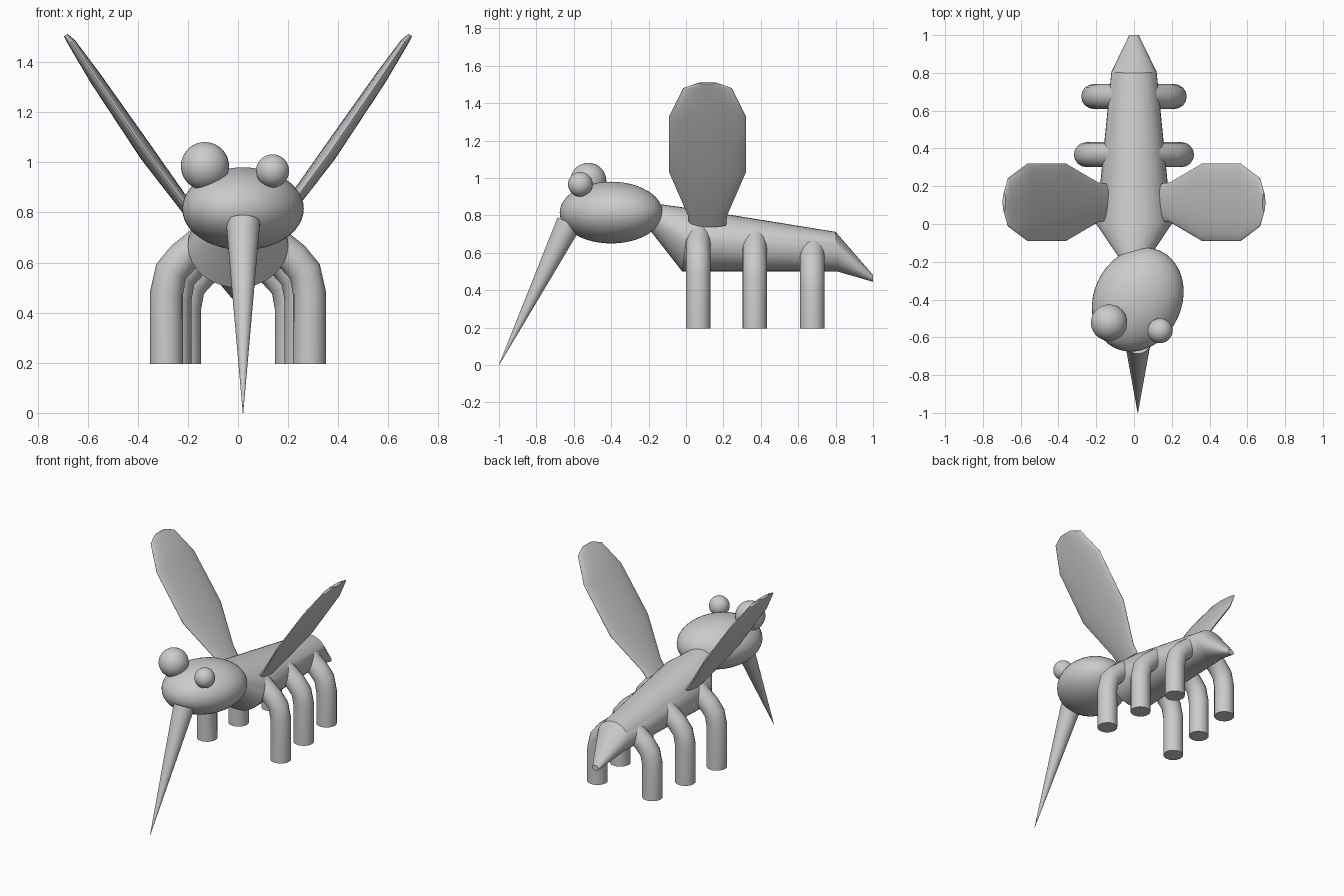
import bpy, math
from mathutils import Vector

if "Cube" in bpy.data.objects:
    bpy.data.objects.remove(bpy.data.objects["Cube"])


def finish(ob, name, angle=30):
    ob.name = name
    bpy.ops.object.select_all(action='DESELECT')
    ob.select_set(True)
    bpy.context.view_layer.objects.active = ob
    bpy.ops.object.shade_smooth_by_angle(angle=math.radians(angle))
    return ob


def loft(name, rings, n=32):
    """Skin elliptical rings given as (centre, half-axis u, half-axis v)."""
    verts, faces = [], []
    for c, u, v in rings:
        for i in range(n):
            a = 2 * math.pi * i / n
            verts.append(Vector(c) + Vector(u) * math.cos(a) + Vector(v) * math.sin(a))
    for r in range(len(rings) - 1):
        for i in range(n):
            j = (i + 1) % n
            faces.append((r * n + i, r * n + j, (r + 1) * n + j, (r + 1) * n + i))
    faces.append(tuple(range(n))[::-1])
    faces.append(tuple(range((len(rings) - 1) * n, len(rings) * n)))
    me = bpy.data.meshes.new(name)
    me.from_pydata(verts, [], faces)
    ob = bpy.data.objects.new(name, me)
    bpy.context.collection.objects.link(ob)
    bpy.context.view_layer.objects.active = ob
    ob.select_set(True)
    bpy.ops.object.mode_set(mode='EDIT')
    bpy.ops.mesh.select_all(action='SELECT')
    bpy.ops.mesh.normals_make_consistent(inside=False)
    bpy.ops.object.mode_set(mode='OBJECT')
    return finish(ob, name)


def ball(name, loc, radii, turn=0):
    bpy.ops.mesh.primitive_uv_sphere_add(segments=40, ring_count=24, location=loc,
                                         rotation=(0, 0, math.radians(turn)))
    ob = bpy.context.object
    ob.scale = radii
    return finish(ob, name)


# Head and two unequal eyes
ball("head", (0.02, -0.40, 0.815), (0.233, 0.284, 0.165), -25)
ball("large_eye", (-0.132, -0.522, 0.985), (0.096,) * 3)
ball("small_eye", (0.138, -0.565, 0.966), (0.066,) * 3)

# Proboscis: slender cone reaching the ground
tip, base = Vector((0.02, -1, 0)), Vector((0.02, -0.625, 0.76))
side = (base - tip).normalized().cross(Vector((1, 0, 0)))
loft("proboscis", [(p, (r, 0, 0), side * r) for p, r in ((tip, 0.001), (base, 0.068))])

# Body: rings from (bottom y, z), (top y, z), half width
body = [((-0.20, 0.73), (-0.20, 0.868), 0.065),
        ((-0.02, 0.50), (0.02, 0.838), 0.20),
        ((0.81, 0.50), (0.80, 0.712), 0.12),
        ((1.00, 0.445), (1.00, 0.482), 0.025)]
rings = []
for b, t, w in body:
    b, t = Vector((0, *b)), Vector((0, *t))
    rings.append(((b + t) / 2, (w, 0, 0), (t - b) / 2))
loft("body", rings)

# Wings: flat paddles, stations as (x, z, half width, half thickness)
stations = [(0.15, 0.75, 0.10, 0.022), (0.19, 0.80, 0.105, 0.025),
            (0.36, 1.03, 0.205, 0.032), (0.565, 1.33, 0.205, 0.026),
            (0.665, 1.48, 0.13, 0.016), (0.688, 1.508, 0.05, 0.009)]
for s, label in ((-1, "left"), (1, "right")):
    loft(label + "_wing", [((s * x, 0.115, z), (0, w, 0), (s * 0.819 * t, 0, -0.574 * t))
                           for x, z, w, t in stations])

# Legs: bent tubes in three pairs
for name, y, dx, dz in (("front", 0.065, 0, 0), ("middle", 0.367, -0.033, -0.025),
                        ("back", 0.675, -0.072, -0.06)):
    for s, label in ((-1, "left"), (1, "right")):
        path = [(0.285 + dx, 0.195), (0.285 + dx, 0.48 + dz), (0.267 + dx, 0.565 + dz),
                (0.22 + dx, 0.62 + dz), (0.12 + dx, 0.70 + dz)]
        cu = bpy.data.curves.new(name, 'CURVE')
        cu.dimensions = '3D'
        cu.bevel_depth = 0.066
        cu.bevel_resolution = 6
        cu.use_fill_caps = True
        sp = cu.splines.new('POLY')
        sp.points.add(len(path) - 1)
        for p, (x, z) in zip(sp.points, path):
            p.co = (s * x, y, z, 1)
        ob = bpy.data.objects.new("leg", cu)
        bpy.context.collection.objects.link(ob)
        bpy.ops.object.select_all(action='DESELECT')
        ob.select_set(True)
        bpy.context.view_layer.objects.active = ob
        bpy.ops.object.convert(target='MESH')
        finish(bpy.context.object, f"{name}_{label}_leg", 40)
